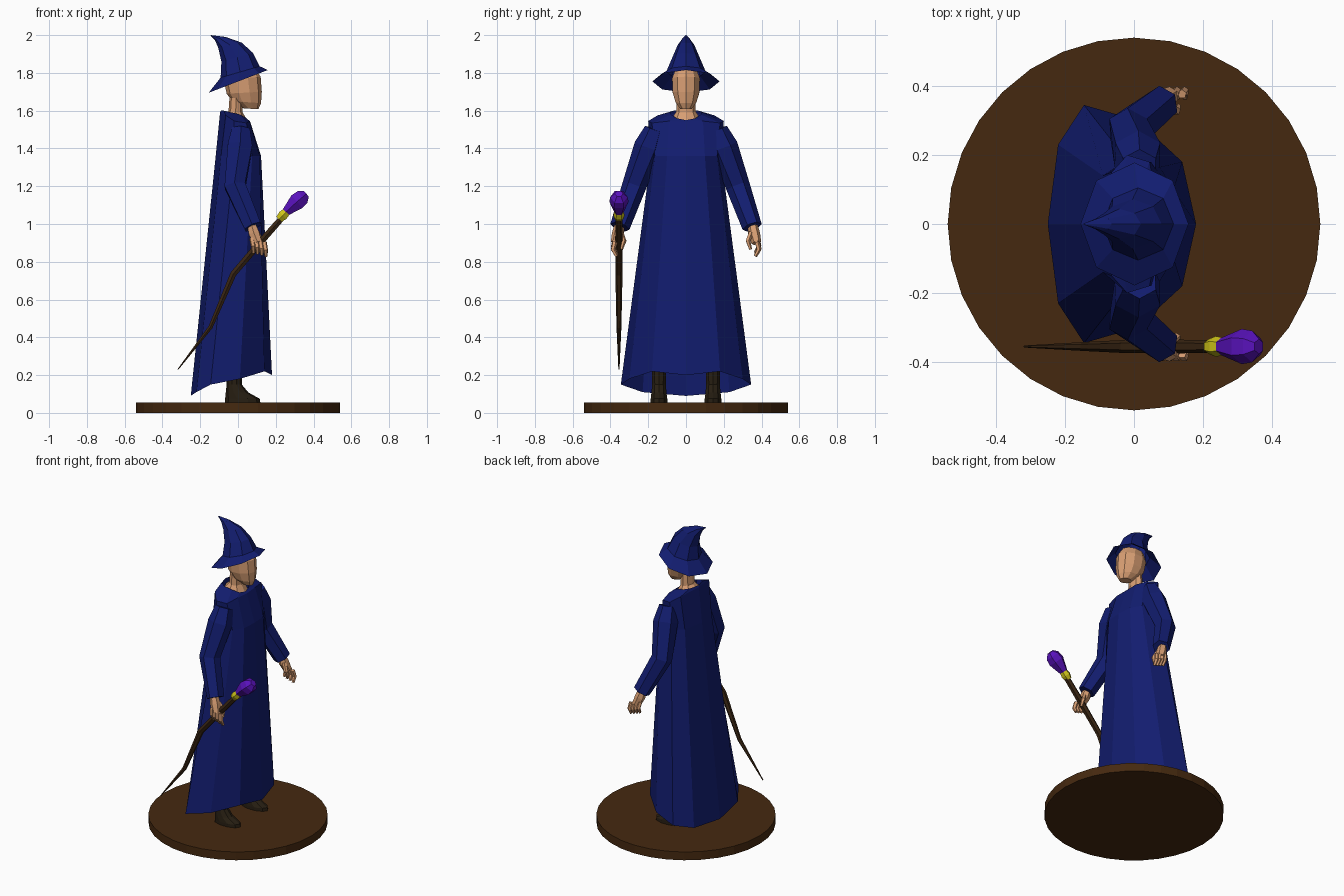
import bpy, bmesh, math
from mathutils import Vector

def material(name, rgb):
    m = bpy.data.materials.new(name)
    m.diffuse_color = (*rgb, 1)
    return m

CLOTH = material("cloth", (0.006, 0.012, 0.16))
SKIN = material("skin", (0.68, 0.34, 0.17))
WOOD = material("wood", (0.06, 0.022, 0.005))
STICK = material("dark_wood", (0.04, 0.018, 0.006))
LEATHER = material("leather", (0.02, 0.013, 0.006))
GOLD = material("gold", (0.62, 0.55, 0.01))
CRYSTAL = material("crystal", (0.1, 0.006, 0.5))

def loft(name, rings, mat, cap_start=True, cap_end=True):
    """Skin a list of equal-length point rings."""
    bm = bmesh.new()
    vs = [[bm.verts.new(p) for p in r] for r in rings]
    n = len(vs[0])
    for a, b in zip(vs, vs[1:]):
        for i in range(n):
            j = (i + 1) % n
            bm.faces.new((a[i], a[j], b[j], b[i]))
    if cap_start:
        bm.faces.new(vs[0])
    if cap_end:
        bm.faces.new(vs[-1])
    bmesh.ops.recalc_face_normals(bm, faces=bm.faces)
    me = bpy.data.meshes.new(name)
    bm.to_mesh(me)
    bm.free()
    me.materials.append(mat)
    ob = bpy.data.objects.new(name, me)
    bpy.context.collection.objects.link(ob)
    return ob

def oval(fx, fz, bx, bz, w, n=8, y=0):
    """Tilted ring given by its front point, back point and half width."""
    pts = []
    for i in range(n):
        a = 2 * math.pi * i / n
        t = (1 + math.cos(a)) / 2
        pts.append((bx + (fx - bx) * t, y + w * math.sin(a), bz + (fz - bz) * t))
    return pts

def tube(name, path, radii, mat, n=6):
    """Faceted tube along a path."""
    p = [Vector(q) for q in path]
    rings = []
    for i, c in enumerate(p):
        t = (p[min(i + 1, len(p) - 1)] - p[max(i - 1, 0)]).normalized()
        u = Vector((0, 1, 0))
        u = (u - t * u.dot(t)).normalized()
        v = t.cross(u)
        rings.append([c + radii[i] * (u * math.cos(2 * math.pi * k / n)
                                      + v * math.sin(2 * math.pi * k / n)) for k in range(n)])
    return loft(name, rings, mat)

def mirrored(half):
    """Close a half ring (front to back) across y = 0."""
    return half + [(x, -y, z) for x, y, z in half[-2:0:-1]]

# Round base
loft("base", [oval(0.54, z, -0.54, z, 0.54, 32) for z in (0, 0.055)], WOOD)

# Robe: hem, chest, shoulders, collar
loft("robe", [
    mirrored([(0.18, 0, 0.2), (0.14, 0.18, 0.22), (0.01, 0.30, 0.18),
              (-0.145, 0.345, 0.15), (-0.22, 0.23, 0.11), (-0.25, 0, 0.09)]),
    mirrored([(0.122, 0, 1.36), (0.115, 0.10, 1.36), (0.075, 0.165, 1.36),
              (-0.02, 0.185, 1.36), (-0.09, 0.14, 1.36), (-0.118, 0, 1.36)]),
    mirrored([(0.065, 0, 1.54), (0.062, 0.09, 1.545), (0.045, 0.18, 1.535),
              (-0.02, 0.2, 1.545), (-0.065, 0.15, 1.575), (-0.095, 0, 1.59)]),
    mirrored([(0.055, 0, 1.55), (0.045, 0.05, 1.56), (0.01, 0.078, 1.58),
              (-0.04, 0.085, 1.592), (-0.075, 0.065, 1.6), (-0.09, 0, 1.6)]),
], CLOTH, cap_start=False, cap_end=False)

# Neck and head
loft("neck", [oval(0.06, 1.53, -0.085, 1.57, 0.08), oval(0.025, 1.59, -0.05, 1.6, 0.052),
              oval(0.025, 1.67, -0.045, 1.67, 0.048)], SKIN)
loft("head", [oval(0.108, 1.608, 0.03, 1.612, 0.032, 10), oval(0.122, 1.64, -0.03, 1.65, 0.058, 10),
              oval(0.126, 1.70, -0.06, 1.69, 0.074, 10), oval(0.12, 1.78, -0.075, 1.76, 0.077, 10),
              oval(0.085, 1.83, -0.065, 1.82, 0.055, 10)], SKIN)

# Pointed hat with tilted brim and bent tip
loft("hat", [oval(0.158, 1.815, -0.155, 1.695, 0.178), oval(0.115, 1.835, -0.092, 1.775, 0.105),
             oval(0.08, 1.905, -0.088, 1.86, 0.072), oval(0.02, 1.96, -0.105, 1.935, 0.044),
             oval(-0.065, 1.99, -0.122, 1.972, 0.02), oval(-0.143, 2.0, -0.146, 1.998, 0.002)],
     CLOTH, cap_start=False)

for side, s in (("left", 1), ("right", -1)):
    # Sleeve
    tube(side + "_sleeve", [(0.015, s * 0.165, 1.50), (0.01, s * 0.2, 1.41),
                            (-0.015, s * 0.275, 1.2), (0.08, s * 0.35, 0.985)],
         [0.055, 0.075, 0.064, 0.053], CLOTH)
    # Hand with curled fingers and thumb
    tube(side + "_palm", [(0.07, s * 0.352, 1.0), (0.085, s * 0.36, 0.95), (0.105, s * 0.373, 0.90)],
         [0.025, 0.032, 0.026], SKIN)
    for i in range(4):
        x, d = 0.022 * i, -0.007 * i
        tube(f"{side}_finger_{i + 1}",
             [(0.073 + x, s * 0.376, 0.925 + d), (0.08 + x, s * 0.386, 0.885 + d),
              (0.082 + x, s * 0.367, 0.85 + d)], [0.014, 0.013, 0.009], SKIN, 5)
    tube(side + "_thumb", [(0.1, s * 0.345, 0.955), (0.123, s * 0.328, 0.91), (0.128, s * 0.342, 0.865)],
         [0.014, 0.013, 0.008], SKIN, 5)
    # Boot
    loft(side + "_boot", [oval(f, z, b, z, w, 10, s * 0.143) for f, b, z, w in (
        (0.118, -0.07, 0.055, 0.046), (0.115, -0.068, 0.075, 0.046),
        (0.055, -0.065, 0.108, 0.042), (0.02, -0.06, 0.15, 0.038), (0.02, -0.06, 0.35, 0.042))], LEATHER)

# Crooked staff, metal collar and crystal
Y = -0.355
tube("staff", [(-0.318, Y, 0.23), (-0.145, Y, 0.455), (-0.025, Y, 0.735), (0.12, Y, 0.905), (0.24, Y, 1.04)],
     [0.003, 0.013, 0.019, 0.02, 0.018], STICK)
tube("staff_collar", [(0.217, Y, 1.025), (0.237, Y, 1.045), (0.262, Y, 1.07)], [0.022, 0.03, 0.024], GOLD)
tube("crystal", [(0.25, Y, 1.06), (0.312, Y, 1.118), (0.342, Y, 1.143), (0.362, Y, 1.16)],
     [0.024, 0.051, 0.046, 0.022], CRYSTAL)
